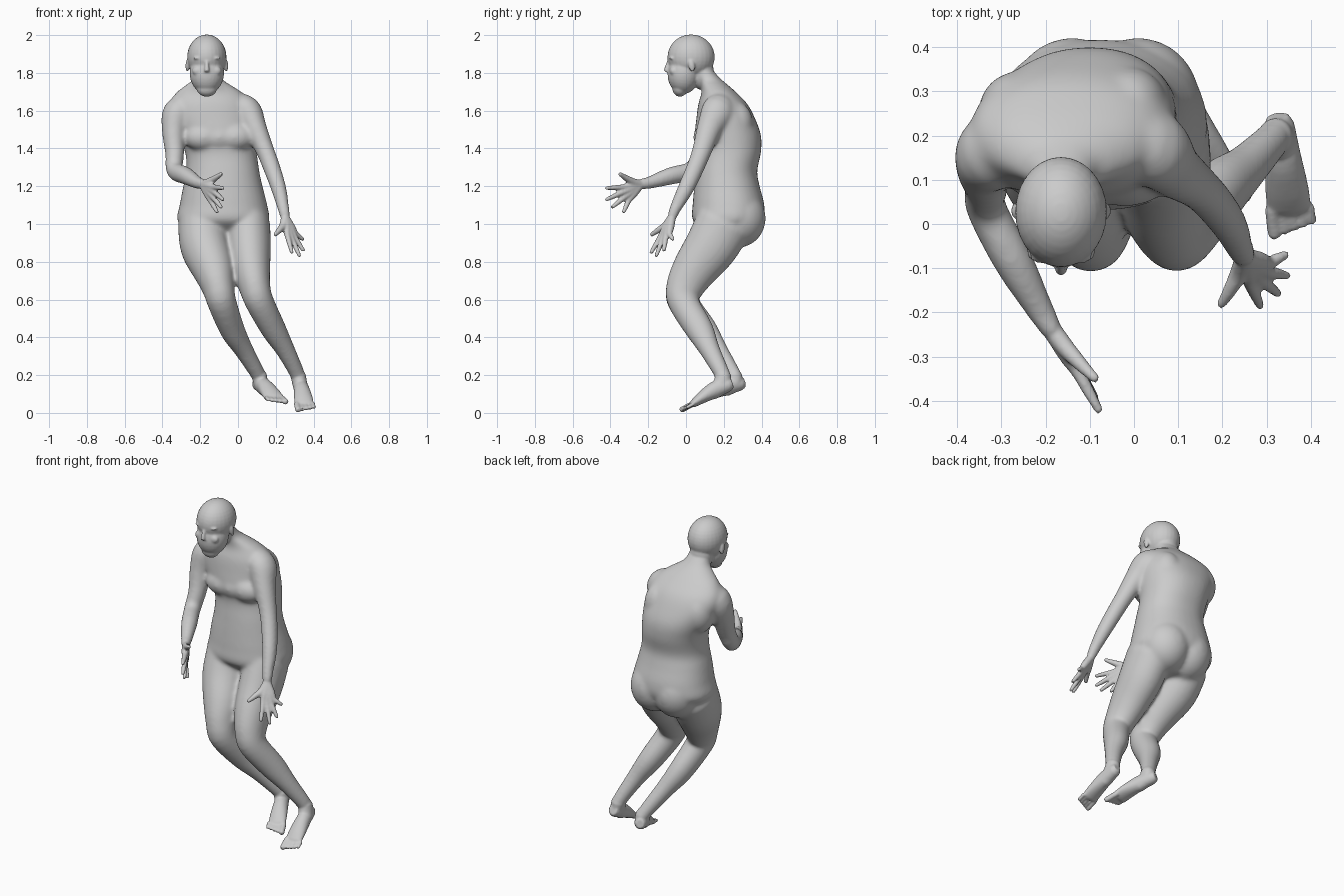
import bpy, bmesh, math
from mathutils import Vector, Matrix


def spline(pts, steps):
    """Catmull-Rom through tuples of any length."""
    out = []
    for i in range(len(pts) - 1):
        quad = [pts[max(i - 1, 0)], pts[i], pts[i + 1], pts[min(i + 2, len(pts) - 1)]]
        for k in range(steps):
            t = k / steps
            out.append([0.5 * (2 * b + (c - a) * t + (2 * a - 5 * b + 4 * c - d) * t * t
                               + (3 * b - a - 3 * c + d) * t ** 3) for a, b, c, d in zip(*quad)])
    return out + [list(pts[-1])]


def tube(bm, pts, level=False, power=2.0, n=24, steps=4):
    """Closed loft through (x, y, z, side radius, depth radius) with rounded ends."""
    rows = spline(pts, steps)
    pos = [Vector(r[:3]) for r in rows]
    rings = []
    for i, r in enumerate(rows):
        t = (pos[min(i + 1, len(pos) - 1)] - pos[max(i - 1, 0)]).normalized()
        rings.append((pos[i], Vector((0, 0, 1)) if level else t, r[3], r[4]))
    for end, sign in ((0, -1), (-1, 1)):
        p, t, a, b = rings[end]
        cap = (p + t * sign * min(a, b) * 0.6, t, a * 0.7, b * 0.7)
        rings.insert(0 if end == 0 else len(rings), cap)
    loops = []
    for p, t, a, b in rings:
        s = Vector((1, 0, 0))
        s = (s - t * s.dot(t)).normalized()
        d = t.cross(s)
        loop = []
        for k in range(n):
            c, q = math.cos(2 * math.pi * k / n), math.sin(2 * math.pi * k / n)
            u = math.copysign(abs(c) ** (2 / power), c) * a
            v = math.copysign(abs(q) ** (2 / power), q) * b
            loop.append(bm.verts.new(p + s * u + d * v))
        loops.append(loop)
    for l0, l1 in zip(loops, loops[1:]):
        for k in range(n):
            bm.faces.new((l0[k], l0[(k + 1) % n], l1[(k + 1) % n], l1[k]))
    bm.faces.new(loops[0][::-1])
    bm.faces.new(loops[-1])


def ball(bm, c, r, tilt=0):
    m = Matrix.Translation(c) @ Matrix.Rotation(tilt, 4, 'X') @ Matrix.Diagonal((*r, 1))
    bmesh.ops.create_uvsphere(bm, u_segments=28, v_segments=18, radius=1, matrix=m)


def blend(ob, voxel, smooth):
    """Merge overlapping volumes into one soft skin."""
    bpy.context.view_layer.objects.active = ob
    rm = ob.modifiers.new("blend", 'REMESH')
    rm.mode = 'VOXEL'
    rm.voxel_size = voxel
    sm = ob.modifiers.new("soften", 'SMOOTH')
    sm.factor, sm.iterations = 0.5, smooth
    for m in ("blend", "soften"):
        bpy.ops.object.modifier_apply(modifier=m)


def fuse(name, bm, voxel, smooth):
    me = bpy.data.meshes.new(name)
    bmesh.ops.recalc_face_normals(bm, faces=bm.faces)
    bm.to_mesh(me)
    bm.free()
    ob = bpy.data.objects.new(name, me)
    bpy.context.collection.objects.link(ob)
    if voxel:
        blend(ob, voxel, smooth)
    return ob


# Torso, neck, chest, shoulder blades and seat
body = bmesh.new()
tube(body, [(-.07, .22, .96, .19, .12), (-.078, .222, 1.02, .243, .187), (-.077, .225, 1.1, .232, .19),
            (-.08, .217, 1.2, .21, .173), (-.08, .215, 1.28, .193, .162), (-.09, .23, 1.38, .19, .167),
            (-.11, .222, 1.47, .208, .175), (-.135, .21, 1.56, .23, .155), (-.147, .195, 1.635, .22, .13),
            (-.152, .175, 1.695, .175, .093), (-.157, .15, 1.735, .12, .073), (-.16, .12, 1.77, .075, .062),
            (-.162, .07, 1.83, .062, .06)], level=True, power=2.2, n=36)
for x in (-.18, -.1, -.02):
    ball(body, (x, .115, 1.46), (.108, .076, .075))
for c in ((-.265, .25, 1.53), (-.01, .26, 1.53)):
    ball(body, c, (.088, .095, .12))
for x in (-.14, .01):
    ball(body, (x, .275, 1.03), (.14, .147, .155))

# Arms, shoulder to wrist
tube(body, [(-.25, .19, 1.62, .07, .07), (-.318, .165, 1.585, .082, .09), (-.34, .13, 1.49, .063, .07),
            (-.335, .085, 1.37, .05, .054), (-.334, .035, 1.285, .046, .05), (-.275, -.08, 1.255, .046, .047),
            (-.215, -.19, 1.22, .033, .034), (-.183, -.245, 1.21, .025, .03)])
tube(body, [(-.03, .19, 1.63, .07, .07), (.045, .17, 1.595, .08, .09), (.09, .125, 1.51, .062, .068),
            (.143, .085, 1.39, .049, .053), (.178, .05, 1.3, .046, .048), (.215, .0, 1.19, .041, .044),
            (.24, -.055, 1.085, .032, .032), (.25, -.075, 1.035, .028, .026)])

# Legs, hip to ankle
tube(body, [(-.19, .2, 1.0, .128, .15), (-.175, .133, .88, .13, .141), (-.131, .046, .76, .111, .12),
            (-.104, -.008, .66, .086, .1), (-.085, -.014, .585, .077, .082), (-.03, .092, .44, .066, .074),
            (.03, .165, .335, .051, .055), (.1, .243, .215, .041, .043), (.118, .265, .175, .039, .041)])
tube(body, [(.055, .2, 1.0, .115, .15), (.06, .133, .88, .115, .141), (.071, .046, .76, .1, .12),
            (.09, -.008, .66, .083, .1), (.115, -.013, .585, .076, .082), (.19, .072, .44, .066, .074),
            (.25, .125, .335, .051, .055), (.31, .187, .215, .041, .043), (.321, .203, .175, .039, .041)])
figure = fuse("body", body, .01, 12)

# Head with face features
head = bmesh.new()
HX = -.165
ball(head, (HX, .027, 1.884), (.104, .125, .119))
ball(head, (HX, -.01, 1.80), (.091, .087, .112), -.12)
ball(head, (HX, -.032, 1.718), (.054, .04, .044))
ball(head, (HX, .085, 1.80), (.068, .063, .09))
tube(head, [(HX, -.088, 1.868, .008, .009), (HX, -.1, 1.835, .011, .011), (HX, -.105, 1.812, .015, .012)], n=14)
ball(head, (HX, -.084, 1.768), (.027, .011, .008))
ball(head, (HX, -.08, 1.753), (.024, .011, .008))
for s in (-1, 1):
    ball(head, (HX + s * .038, -.073, 1.878), (.034, .017, .009))
    ball(head, (HX + s * .045, -.065, 1.81), (.032, .022, .026))
    ball(head, (HX + s * .103, .03, 1.838), (.01, .017, .033), .2)
parts = [fuse("head", head, 0, 0)]


# Hands: each finger runs wrist, knuckle, tip
def hand(name, wrist, fingers, thumb):
    bm = bmesh.new()
    w = Vector(wrist)
    for knuckle, tip in fingers:
        k, t = Vector(knuckle), Vector(tip)
        m = w.lerp(k, .6)
        e = t + (t - k).normalized() * .002
        tube(bm, [(*w, .022, .022), (*m, .021, .021), (*k, .0155, .0155),
                  (*k.lerp(t, .5), .0135, .0135), (*e, .01, .01)], n=12)
    tube(bm, [(*w, .022, .022)] + [(*p, r, r) for p, r in zip(thumb, (.021, .016, .011))], n=12)
    parts.append(fuse(name, bm, 0, 0))


hand("right_hand", (-.185, -.24, 1.21),
     [((-.127, -.335, 1.195), (-.08, -.42, 1.19)), ((-.125, -.335, 1.168), (-.08, -.42, 1.13)),
      ((-.132, -.325, 1.142), (-.09, -.39, 1.09)), ((-.145, -.303, 1.125), (-.112, -.33, 1.065))],
     [(-.155, -.28, 1.222), (-.118, -.32, 1.245), (-.088, -.35, 1.265)])
hand("left_hand", (.25, -.075, 1.035),
     [((.262, -.132, .938), (.285, -.184, .85)), ((.283, -.122, .926), (.325, -.157, .833)),
      ((.3, -.107, .93), (.345, -.117, .862)), ((.305, -.088, .948), (.342, -.07, .92))],
     [(.238, -.11, .99), (.217, -.15, .965), (.197, -.182, .943)])


# Feet: heel, instep and five toes
def foot(name, ankle, heel, front, side):
    bm = bmesh.new()
    a, h, f, s = Vector(ankle), Vector(heel), Vector(front), Vector(side)
    up = Vector((0, 0, 1))
    tube(bm, [(*h, .035, .037), (*(h.lerp(f, .3) + up * .012), .041, .044),
              (*(h.lerp(f, .6) + up * .008), .049, .032), (*h.lerp(f, .8), .051, .02)])
    tube(bm, [(*a, .04, .042), (*a.lerp(h, .5).lerp(h.lerp(f, .3), .4), .039, .047),
              (*h.lerp(f, .35), .037, .037)])
    for i, r in enumerate((.016, .0115, .011, .0105, .01)):
        base = h.lerp(f, .8) + s * (.04 - .021 * i - .004 * (i > 0))
        tip = base + (f - h).normalized() * (.066 - .007 * i)
        tube(bm, [(*base, r, r), (*tip, r, r)], n=12)
    parts.append(fuse(name, bm, 0, 0))


foot("right_foot", (.113, .255, .2), (.107, .288, .155), (.212, .058, .063), (.9, .35, 0))
foot("left_foot", (.318, .197, .2), (.328, .225, .15), (.357, -.01, .022), (-1, -.05, 0))

# One continuous skin over all parts
bpy.ops.object.select_all(action='DESELECT')
for ob in parts + [figure]:
    ob.select_set(True)
bpy.context.view_layer.objects.active = figure
bpy.ops.object.join()
blend(figure, .0058, 4)
bpy.ops.object.shade_smooth_by_angle(angle=math.radians(40))
